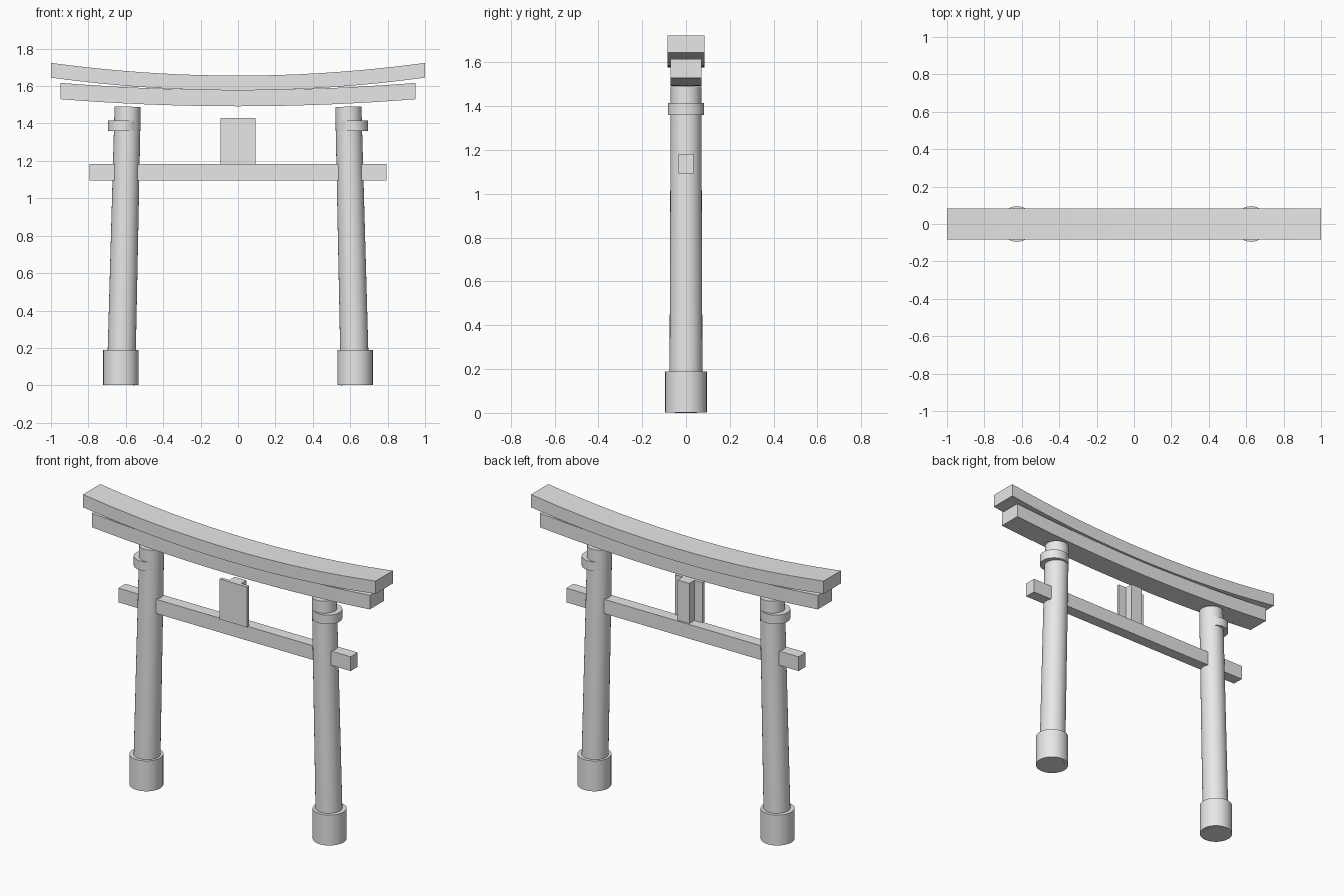
import bpy, bmesh, math
from mathutils import Vector

if "Cube" in bpy.data.objects:
    bpy.data.objects.remove(bpy.data.objects["Cube"])

grey = bpy.data.materials.new("plain grey")
grey.diffuse_color = (0.8, 0.8, 0.8, 1)
grey.use_nodes = True
grey.node_tree.nodes["Principled BSDF"].inputs["Base Color"].default_value = grey.diffuse_color


def finish(name, bm, smooth=False):
    bmesh.ops.recalc_face_normals(bm, faces=bm.faces)
    me = bpy.data.meshes.new(name)
    bm.to_mesh(me)
    bm.free()
    me.materials.append(grey)
    ob = bpy.data.objects.new(name, me)
    bpy.context.collection.objects.link(ob)
    if smooth:
        bpy.ops.object.select_all(action='DESELECT')
        ob.select_set(True)
        bpy.context.view_layer.objects.active = ob
        bpy.ops.object.shade_smooth_by_angle(angle=math.radians(35))
    return ob


def box(name, lo, hi):
    bm = bmesh.new()
    bmesh.ops.create_cube(bm, size=1)
    for v in bm.verts:
        v.co = [(a + b) / 2 + c * (b - a) for a, b, c in zip(lo, hi, v.co)]
    finish(name, bm)


def column(name, bottom, top, r1, r2):
    # tapered cylinder between two points
    a, b = Vector(bottom), Vector(top)
    bm = bmesh.new()
    bmesh.ops.create_cone(bm, cap_ends=True, segments=32,
                          radius1=r1, radius2=r2, depth=(b - a).length)
    rot = (b - a).to_track_quat('Z', 'Y')
    for v in bm.verts:
        v.co = rot @ v.co + (a + b) / 2
    finish(name, bm, True)


def curved_beam(name, half_len, half_depth, z_low, z_high, rise, n=24):
    # beam sweeping upward towards both ends, with upright end faces
    bm = bmesh.new()
    rings = []
    for i in range(n + 1):
        t = 2 * i / n - 1
        dz = rise * t * t
        rings.append([bm.verts.new((t * half_len, y, z + dz)) for y, z in
                      ((-half_depth, z_low), (half_depth, z_low),
                       (half_depth, z_high), (-half_depth, z_high))])
    for p, q in zip(rings, rings[1:]):
        for k in range(4):
            bm.faces.new((p[k], p[(k + 1) % 4], q[(k + 1) % 4], q[k]))
    bm.faces.new(rings[0])
    bm.faces.new(rings[-1])
    finish(name, bm)


# two stacked curved top beams
curved_beam("top_beam", 1.0, 0.084, 1.577, 1.656, 0.068)
curved_beam("under_beam", 0.95, 0.07, 1.492, 1.579, 0.038)

# straight tie beam, centre strut and plaque
box("tie_beam", (-0.794, -0.035, 1.094), (0.794, 0.035, 1.182))
box("centre_strut", (-0.04, -0.025, 1.18), (0.04, 0.025, 1.43))
box("plaque", (-0.094, -0.045, 1.18), (0.094, -0.025, 1.43))

# leaning pillars with foot sleeves and upper collars
for side, s in (("left", -1), ("right", 1)):
    column(side + "_pillar", (s * 0.626, 0, 0.002), (s * 0.59, 0, 1.49), 0.076, 0.07)
    column(side + "_foot", (s * 0.626, 0, 0.002), (s * 0.626, 0, 0.19), 0.095, 0.095)
    column(side + "_collar", (s * 0.612, 0, 1.36), (s * 0.612, 0, 1.416), 0.083, 0.083)
